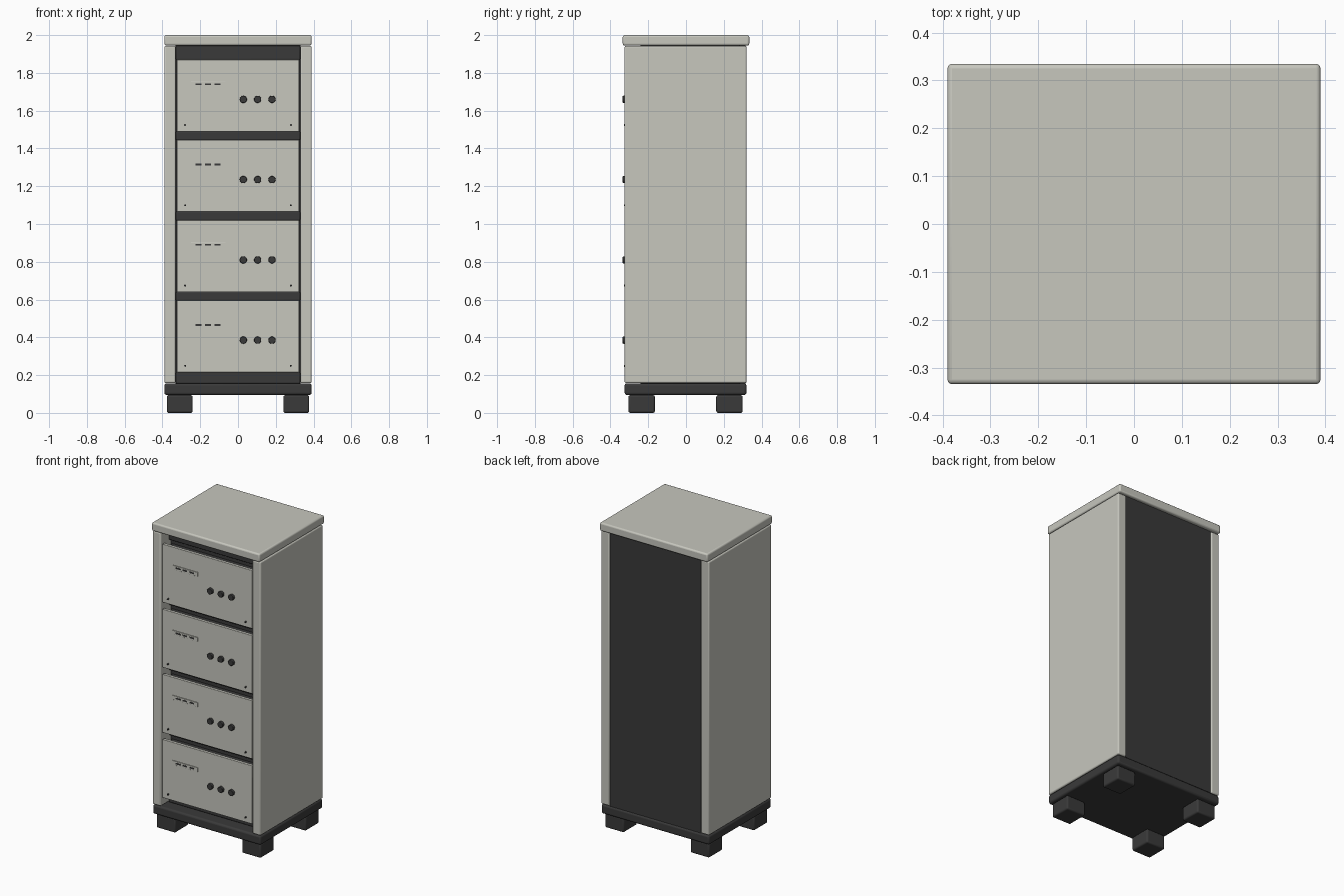
import bpy
import math

old = bpy.data.objects.get("Cube")
if old:
    bpy.data.objects.remove(old, do_unlink=True)


def make_material(name, rgb):
    mat = bpy.data.materials.new(name)
    mat.use_nodes = True
    mat.diffuse_color = (*rgb, 1)
    mat.node_tree.nodes["Principled BSDF"].inputs["Base Color"].default_value = (*rgb, 1)
    return mat


LIGHT = make_material("warm light grey", (0.57, 0.57, 0.515))
DARK = make_material("charcoal", (0.042, 0.042, 0.042))


def finish(obj, name, mat, bevel):
    """Name, colour, bevel and shade a part."""
    obj.name = name
    obj.data.materials.append(mat)
    if bevel:
        mod = obj.modifiers.new("rounded edges", 'BEVEL')
        mod.width = bevel
        mod.segments = 3
        mod.limit_method = 'ANGLE'
    bpy.ops.object.shade_smooth_by_angle(angle=math.radians(35))
    return obj


def box(name, x, y, z, mat, bevel=0.0):
    """Box from (min, max) ranges along each axis."""
    spans = (x, y, z)
    bpy.ops.mesh.primitive_cube_add(size=1, location=[(a + b) / 2 for a, b in spans])
    obj = bpy.context.object
    obj.scale = [b - a for a, b in spans]
    bpy.ops.object.transform_apply(location=False, rotation=False, scale=True)
    return finish(obj, name, mat, bevel)


def peg(name, x, z, radius, front, back, mat, bevel=0.0):
    """Round part pointing to the front."""
    bpy.ops.mesh.primitive_cylinder_add(
        vertices=24, radius=radius, depth=back - front,
        location=(x, (front + back) / 2, z), rotation=(math.pi / 2, 0, 0))
    return finish(bpy.context.object, name, mat, bevel)


FRONT, BACK = -0.325, 0.32
FACE = -0.317       # front of the drawer panels
SHELF = -0.245      # front of the recessed shelves

# Cabinet shell
box("lid", (-0.39, 0.39), (-0.335, 0.335), (1.945, 2.0), LIGHT, 0.01)
box("base", (-0.39, 0.39), (FRONT, BACK), (0.095, 0.156), DARK, 0.012)
box("back_panel", (-0.33, 0.33), (0.29, 0.314), (0.156, 1.944), DARK)
box("inner_core", (-0.325, 0.325), (-0.225, 0.295), (0.156, 1.944), DARK)
for side, sign in (("left", 1), ("right", -1)):
    xs = sorted((sign * 0.33, sign * 0.39))
    box(side + "_side", xs, (FRONT, BACK), (0.158, 1.943), LIGHT, 0.008)
    # Feet
    xs = sorted((sign * 0.24, sign * 0.377))
    for end, ys in (("front", (-0.305, -0.165)), ("back", (0.16, 0.3))):
        box(f"{end}_{side}_foot", xs, ys, (0, 0.094), DARK, 0.01)

# Shelves between the drawers
for i, zs in enumerate([(0.156, 0.216), (0.594, 0.641), (1.019, 1.066),
                        (1.444, 1.491), (1.869, 1.944)]):
    box(f"shelf_{i + 1}", (-0.33, 0.33), (SHELF, 0.29), zs, DARK, 0.006)

# Drawer units with controls
for i in range(4):
    z = 0.215 + 0.425 * i
    tag = f"_{i + 1}"
    box("drawer_panel" + tag, (-0.323, 0.323), (FACE, FACE + 0.02), (z, z + 0.38), LIGHT, 0.002)
    box("drawer_body" + tag, (-0.315, 0.315), (FACE + 0.02, -0.22),
        (z + 0.03, z + 0.35), DARK)
    # Indicator strip
    box("indicator_plate" + tag, (-0.25, -0.066), (FACE - 0.004, FACE + 0.002),
        (z + 0.237, z + 0.264), LIGHT, 0.001)
    for j in range(3):
        x = -0.208 + 0.05 * j
        box(f"indicator{tag}_{j + 1}", (x - 0.016, x + 0.016),
            (FACE - 0.006, FACE), (z + 0.246, z + 0.255), DARK)
        # Knobs
        peg(f"knob{tag}_{j + 1}", 0.028 + 0.076 * j, z + 0.17, 0.019,
            -0.335, FACE + 0.002, DARK, 0.003)
    # Screws
    for x in (-0.28, 0.28):
        peg("screw" + tag, x, z + 0.034, 0.005, -0.328, FACE + 0.002, DARK)
